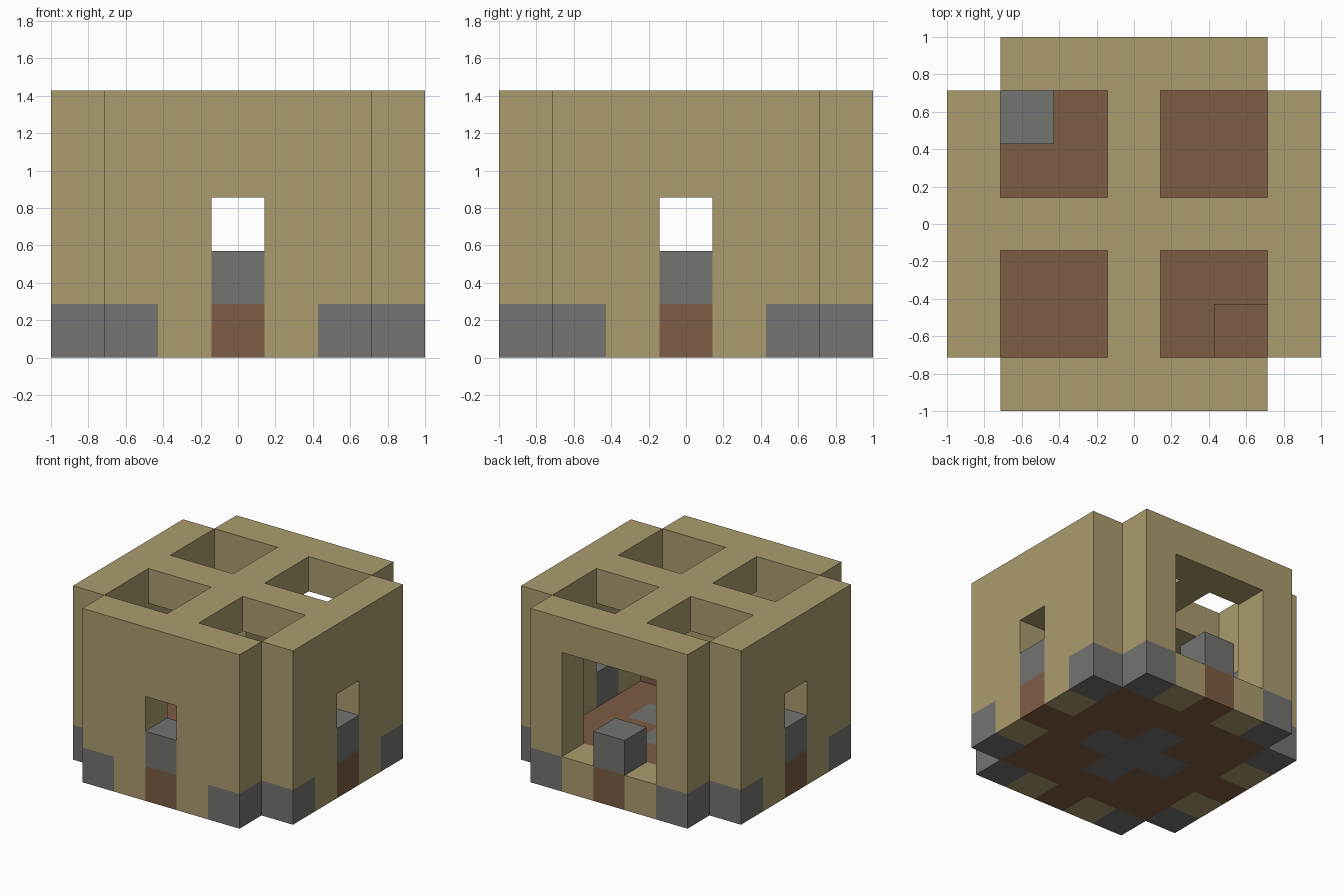
import bpy
import bmesh
from mathutils import Vector

U = 2 / 7  # edge of one building block

cube = bpy.data.objects.get("Cube")
if cube:
    bpy.data.objects.remove(cube, do_unlink=True)


def material(name, colour):
    mat = bpy.data.materials.new(name)
    mat.use_nodes = True
    mat.diffuse_color = (*colour, 1)
    mat.node_tree.nodes["Principled BSDF"].inputs["Base Color"].default_value = (*colour, 1)
    return mat


TAN, BROWN, GREY = range(3)
materials = [
    material("tan planks", (0.41, 0.335, 0.158)),
    material("brown wood", (0.205, 0.108, 0.06)),
    material("grey stone", (0.172, 0.172, 0.168)),
]

parts = {}   # part name -> {block position: colour}
solid = set()


def put(part, block, colour):
    parts.setdefault(part, {})[block] = colour
    solid.add(block)


# Plan: square floor inside, one wall row on each side, open outer corners
inside = [(x, y) for x in range(-2, 3) for y in range(-2, 3)]
ring = [(s * 3, t) for s in (-1, 1) for t in range(-2, 3)]
ring += [(t, s * 3) for s in (-1, 1) for t in range(-2, 3)]

# Wooden floor with a stone cross in the middle
for x, y in inside:
    put("floor", (x, y, 0), GREY if abs(x) + abs(y) <= 1 else BROWN)

for x, y in ring:
    offset = min(abs(x), abs(y))
    # Footing course: wood in the middle, stone at the ends
    put("footing", (x, y, 0), (BROWN, TAN, GREY)[offset])
    # Walls with a window on each side and a wide opening at the back
    for z in range(1, 4):
        opening = y == 3 and offset <= 1
        if offset > 0 and not opening:
            put("walls", (x, y, z), TAN)
        elif offset == 0 and z == 3 and not opening:
            put("walls", (x, y, z), TAN)
    # Stone sill under each window
    if offset == 0:
        put("window_sills", (x, y, 1), GREY)
    put("roof_frame", (x, y, 4), TAN)

# Crossed roof beams and the corners of the roof frame
for x, y in inside:
    if x == 0 or y == 0:
        put("roof_beams", (x, y, 4), TAN)

# Blocks standing in two corners of the room
put("stone_block", (-2, 2, 1), GREY)
put("wooden_block", (2, -2, 1), BROWN)


# Build each part from the exposed sides of its blocks
def build(name, blocks):
    bm = bmesh.new()
    for block, colour in blocks.items():
        centre = Vector(block) + Vector((0, 0, 0.5))
        for axis in range(3):
            for sign in (-1, 1):
                n = Vector((0, 0, 0))
                n[axis] = sign
                if tuple(int(c) for c in Vector(block) + n) in solid:
                    continue
                u = Vector((n.y, n.z, n.x))
                v = n.cross(u)
                corners = [(-1, -1), (1, -1), (1, 1), (-1, 1)]
                face = bm.faces.new([bm.verts.new((centre + (n + u * a + v * b) / 2) * U)
                                     for a, b in corners])
                face.material_index = colour
    bmesh.ops.remove_doubles(bm, verts=bm.verts, dist=U / 100)
    mesh = bpy.data.meshes.new(name)
    bm.to_mesh(mesh)
    bm.free()
    for mat in materials:
        mesh.materials.append(mat)
    bpy.context.collection.objects.link(bpy.data.objects.new(name, mesh))


for name, blocks in parts.items():
    build(name, blocks)
